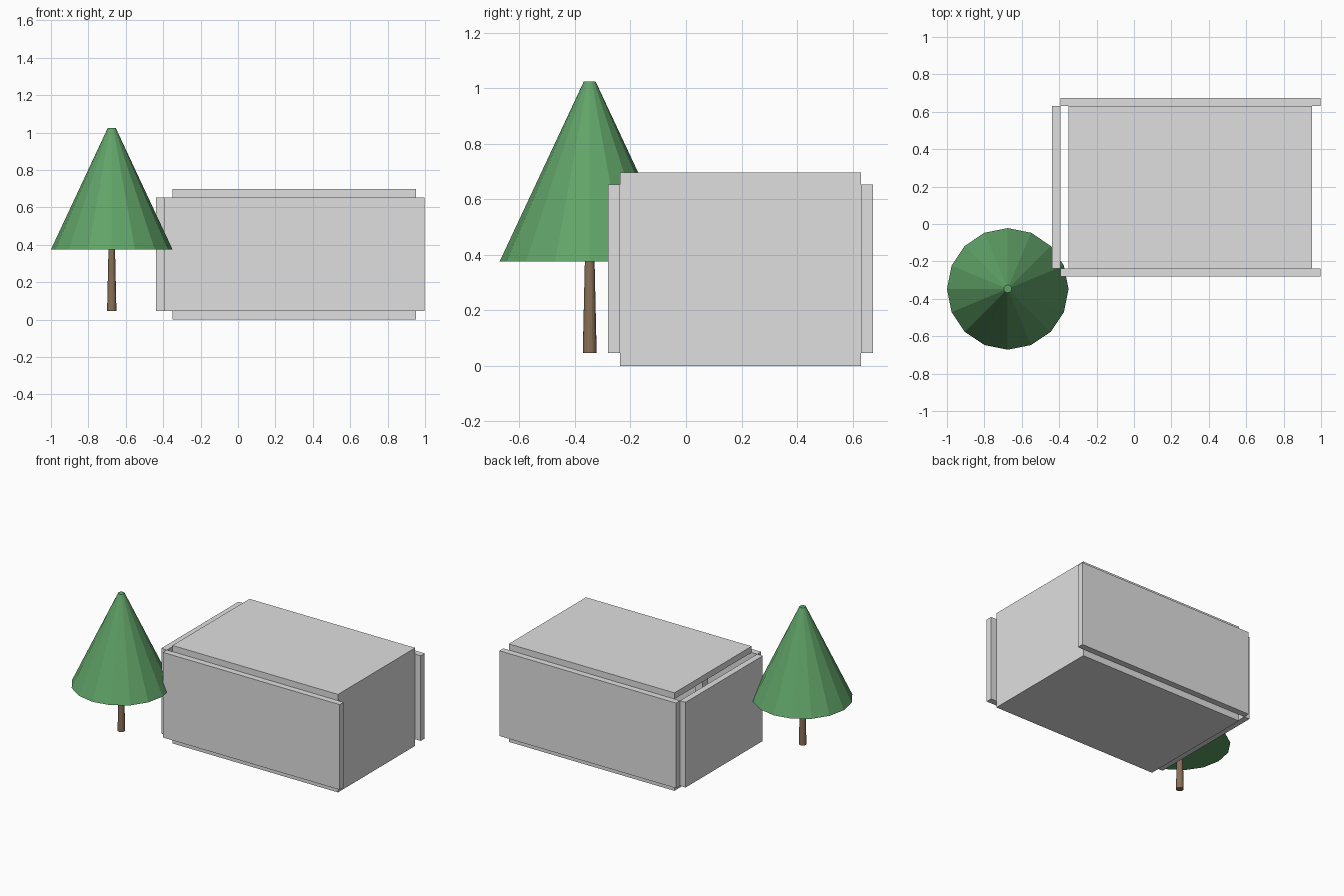
import bpy

if "Cube" in bpy.data.objects:
    bpy.data.objects.remove(bpy.data.objects["Cube"])

def material(name, colour):
    m = bpy.data.materials.new(name)
    m.diffuse_color = (*colour, 1.0)
    m.use_nodes = True
    m.node_tree.nodes["Principled BSDF"].inputs["Base Color"].default_value = m.diffuse_color
    return m

GREY = material("light grey", (0.74, 0.74, 0.74))
GREEN = material("leaf green", (0.12, 0.37, 0.14))
BROWN = material("bark brown", (0.25, 0.16, 0.095))

def slab(name, x, y, z):
    """Box between (min, max) limits on each axis."""
    bpy.ops.mesh.primitive_cube_add(size=1, location=[sum(r) / 2 for r in (x, y, z)])
    ob = bpy.context.object
    ob.name = name
    ob.scale = [r[1] - r[0] for r in (x, y, z)]
    bpy.ops.object.transform_apply(location=False, rotation=False, scale=True)
    ob.data.materials.append(GREY)

def tapered(name, r1, r2, z0, z1, mat):
    """Flat-sided tapered cylinder on the tree axis."""
    bpy.ops.mesh.primitive_cone_add(vertices=16, radius1=r1, radius2=r2, depth=z1 - z0,
                                    location=(-0.675, -0.347, (z0 + z1) / 2))
    ob = bpy.context.object
    ob.name = name
    ob.data.materials.append(mat)

# Hut extents: panel thickness T, inner room limits
T = 0.044
X0, X1 = -0.35, 0.953
Y0, Y1 = -0.237, 0.63
Z0, Z1 = 0.047, 0.653

# Floor and roof
slab("floor", (X0, X1), (Y0, Y1), (0, Z0))
slab("roof", (X0, X1), (Y0, Y1), (Z1, 0.697))

# Long walls, running past the room on both ends
slab("front_wall", (X0 - T, X1 + T), (Y0 - T, Y0), (Z0, Z1))
slab("back_wall", (X0 - T, X1 + T), (Y1, Y1 + T), (Z0, Z1))

# End walls: the left one stands clear of the roof, the right one is flush
slab("left_wall", (X0 - 2 * T, X0 - T), (Y0, Y1), (Z0, Z1))
slab("right_wall", (X1 - T, X1), (Y0, Y1), (Z0, Z1))

# Post inside the room
slab("inner_post", (-0.18, -0.12), (0.01, 0.07), (Z0, Z1))

# Tree
tapered("tree_trunk", 0.025, 0.017, Z0, 0.40, BROWN)
tapered("tree_crown", 0.325, 0.021, 0.375, 1.025, GREEN)
